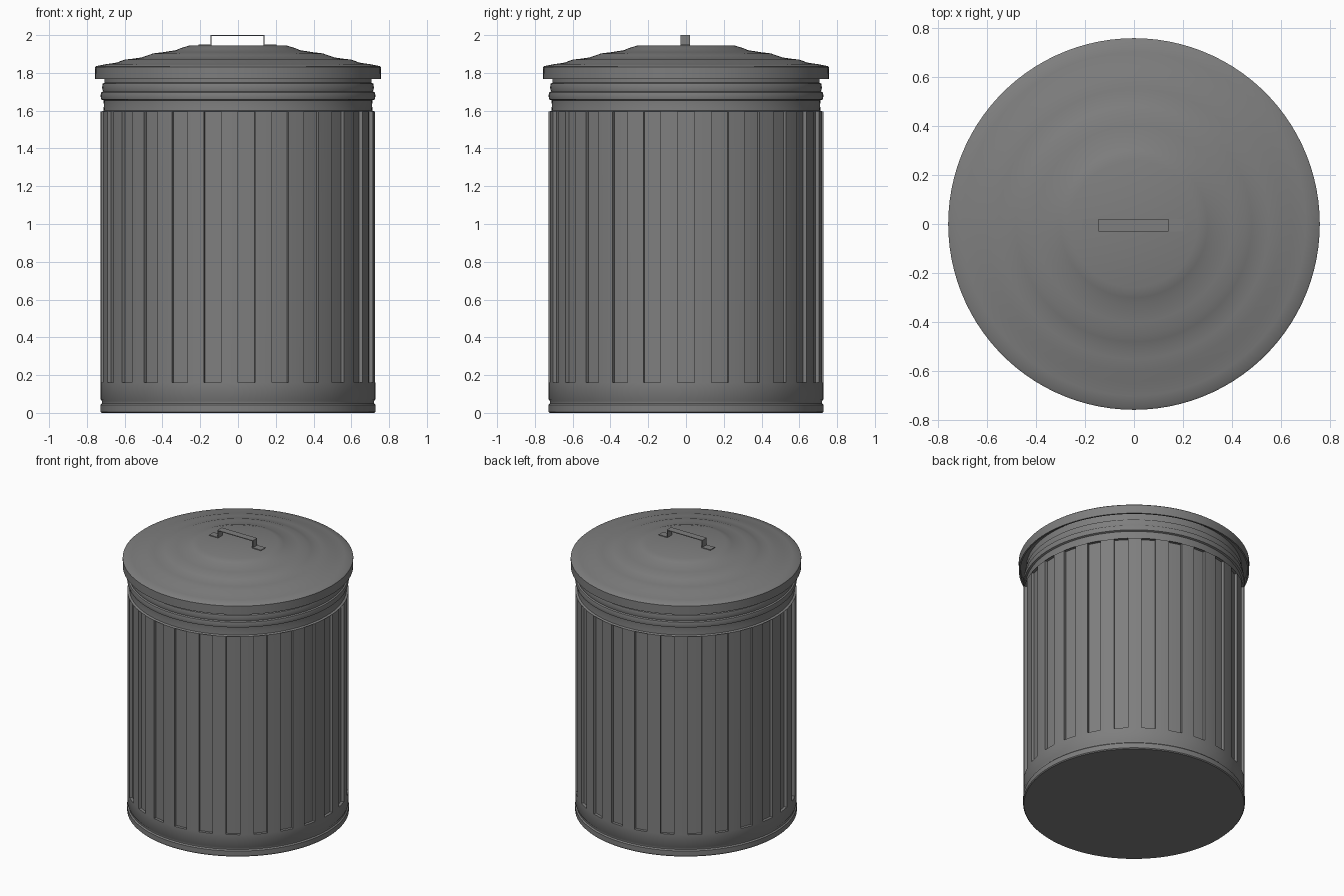
import bpy, bmesh, math

if "Cube" in bpy.data.objects:
    bpy.data.objects.remove(bpy.data.objects["Cube"])

SEG = 100          # 25 flutes, four columns each
STEP = 2 * math.pi / SEG

steel = bpy.data.materials.new("dull_grey_steel")
steel.diffuse_color = (0.21, 0.21, 0.21, 1)
steel.use_nodes = True
steel.node_tree.nodes["Principled BSDF"].inputs["Base Color"].default_value = steel.diffuse_color


def finish(bm, name, smooth=True):
    bmesh.ops.recalc_face_normals(bm, faces=bm.faces)
    me = bpy.data.meshes.new(name)
    bm.to_mesh(me)
    bm.free()
    ob = bpy.data.objects.new(name, me)
    bpy.context.collection.objects.link(ob)
    me.materials.append(steel)
    if smooth:
        bpy.ops.object.select_all(action='DESELECT')
        ob.select_set(True)
        bpy.context.view_layer.objects.active = ob
        bpy.ops.object.shade_smooth_by_angle(angle=math.radians(40))
    return ob


def lathe(profile):
    """Spin (radius, height) points round z; column 0 starts at the front."""
    bm = bmesh.new()
    rings = []
    for r, z in profile:
        if r == 0:
            rings.append([bm.verts.new((0, 0, z))] * SEG)
        else:
            rings.append([bm.verts.new((r * math.sin(k * STEP), -r * math.cos(k * STEP), z))
                          for k in range(SEG)])
    for lo, hi in zip(rings, rings[1:]):
        for k in range(SEG):
            n = (k + 1) % SEG
            corners = list(dict.fromkeys((lo[k], lo[n], hi[n], hi[k])))
            bm.faces.new(corners)
    return bm


# Body: base bead, fluted wall, rolled rings below the lid
body = lathe([(0, 0), (0.722, 0), (0.728, 0.006), (0.728, 0.042), (0.72, 0.05),
              (0.72, 0.062), (0.727, 0.072), (0.727, 0.16), (0.727, 1.595),
              (0.712, 1.60), (0.71, 1.63), (0.712, 1.655), (0.724, 1.66),
              (0.728, 1.678), (0.724, 1.697), (0.715, 1.702), (0.72, 1.722),
              (0.716, 1.743), (0.707, 1.748), (0.707, 1.80), (0, 1.80)])

# Recessed flutes: two columns in, two columns out
flutes = []
for f in body.faces:
    c = f.calc_center_median()
    if 0.3 < c.z < 1.5 and int((math.atan2(c.x, -c.y) % (2 * math.pi)) / STEP) % 4 < 2:
        flutes.append(f)
new = bmesh.ops.extrude_face_region(body, geom=flutes)
for v in [g for g in new["geom"] if isinstance(g, bmesh.types.BMVert)]:
    v.co.x *= 0.707 / 0.727
    v.co.y *= 0.707 / 0.727
old = [f for f in flutes if f.is_valid]
if old:
    bmesh.ops.delete(body, geom=old, context='FACES')
finish(body, "can_body")

# Lid: skirt and stepped dome with a flat centre
lid = lathe([(0, 1.795), (0.745, 1.795), (0.745, 1.768), (0.756, 1.768), (0.757, 1.83),
             (0.75, 1.836), (0.70, 1.846), (0.645, 1.854), (0.60, 1.870), (0.55, 1.876),
             (0.515, 1.881), (0.48, 1.892), (0.45, 1.903), (0.40, 1.909), (0.33, 1.920),
             (0.30, 1.932), (0.26, 1.944), (0, 1.944)])
finish(lid, "lid")

# Handle: thin bent strap with two feet
T = 0.005
handle = bmesh.new()


def box(x0, x1, z0, z1, y0=-0.03, y1=0.02):
    vs = bmesh.ops.create_cube(handle, size=1)["verts"]
    for v in vs:
        v.co = (x0 if v.co.x < 0 else x1, y0 if v.co.y < 0 else y1, z0 if v.co.z < 0 else z1)


box(-0.145, 0.14, 2 - T, 2)                  # grip
for a, b in ((-0.145, -0.145 + T), (0.14 - T, 0.14)):
    box(a, b, 1.944, 2 - T)                  # legs
for a, b in ((-0.21, -0.145), (0.14, 0.205)):
    box(a, b, 1.943, 1.944 + T)              # feet
finish(handle, "lid_handle", smooth=False)
